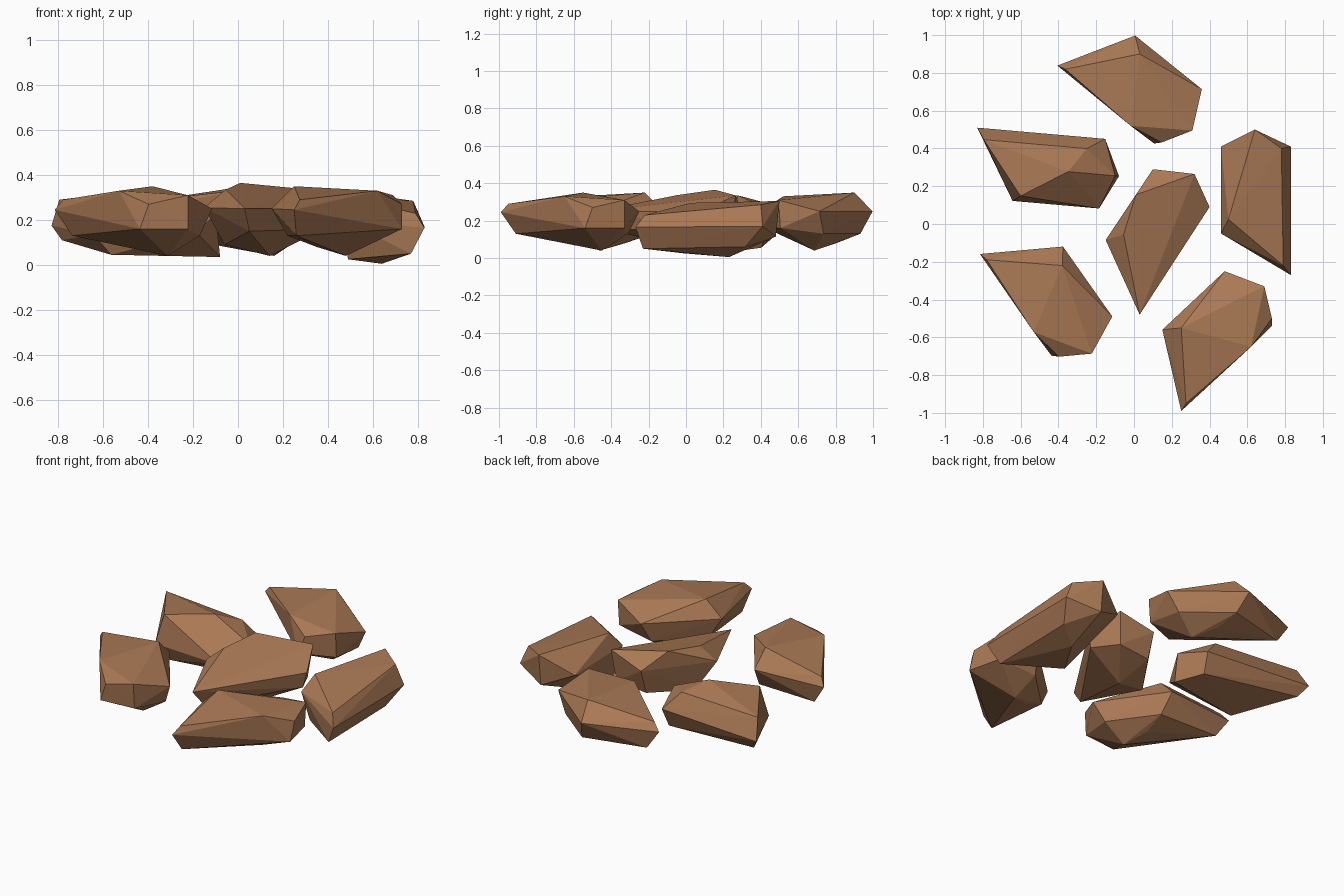
import bpy, bmesh
from math import radians
from mathutils import Matrix

if "Cube" in bpy.data.objects:
    bpy.data.objects.remove(bpy.data.objects["Cube"])

brown = bpy.data.materials.new("brown_stone")
brown.diffuse_color = (0.40, 0.19, 0.09, 1)
brown.use_nodes = True
brown.node_tree.nodes["Principled BSDF"].inputs["Base Color"].default_value = brown.diffuse_color


def rock(name, corners, loc=(0, 0, 0), turn=0, roll=0):
    """Faceted rock: convex hull of a few corners, rolled about y, then turned about z."""
    bm = bmesh.new()
    for c in corners:
        bm.verts.new(c)
    hull = bmesh.ops.convex_hull(bm, input=bm.verts)
    loose = {g for g in hull["geom_interior"] + hull["geom_unused"]
             if isinstance(g, bmesh.types.BMVert)}
    bmesh.ops.delete(bm, geom=list(loose), context='VERTS')
    bm.transform(Matrix.Translation(loc) @ Matrix.Rotation(radians(turn), 4, 'Z')
                 @ Matrix.Rotation(radians(roll), 4, 'Y'))
    bmesh.ops.recalc_face_normals(bm, faces=bm.faces)
    mesh = bpy.data.meshes.new(name)
    bm.to_mesh(mesh)
    bm.free()
    mesh.materials.append(brown)
    ob = bpy.data.objects.new(name, mesh)
    bpy.context.collection.objects.link(ob)


# Wedge rock, measured from its top corner, tip towards -y
wedge = [(0, 0, .35), (-.10, -.01, .25), (0, -.44, .245), (.025, -.40, .29),
         (.44, .22, .31), (.43, .22, .16), (.48, .05, .27), (.48, .01, .16),
         (.37, -.10, .33), (.23, .30, .25), (.20, .24, .13),
         (.23, .10, .04), (.10, .03, .08), (-.03, .02, .13), (.01, -.36, .13)]
rock("front_right_rock", wedge, (.25, -.55, 0), 0)
rock("front_left_rock", wedge, (-.38, -.22, 0), -98)
rock("back_rock", wedge, (.03, .90, 0), -82)

# Slab rock, measured from its tip; the left one is the same rock upside down
slab = [(0, 0, 0), (0, .68, .005), (-.04, .05, .065), (-.05, .67, .12),
        (-.19, .77, .14), (-.19, .75, -.05), (-.33, .295, .13),
        (-.37, .22, .04), (-.37, .68, .03), (-.34, .26, -.14),
        (-.06, .04, -.115), (-.06, .587, -.105), (-.19, .50, -.16)]
rock("right_rock", slab, (.83, -.27, .165))
rock("left_rock", slab, (-.83, .51, .175), -95, 180)

# Centre rock
centre = [(.03, -.48, .25), (-.15, -.085, .255), (-.055, -.055, .335),
          (.01, .155, .365), (.10, .29, .27), (.32, .265, .335),
          (.40, .09, .25), (.38, .08, .16), (.14, .04, .04),
          (-.06, .0, .09), (.10, .24, .12), (.30, .24, .14), (.05, -.40, .15)]
rock("centre_rock", centre)
